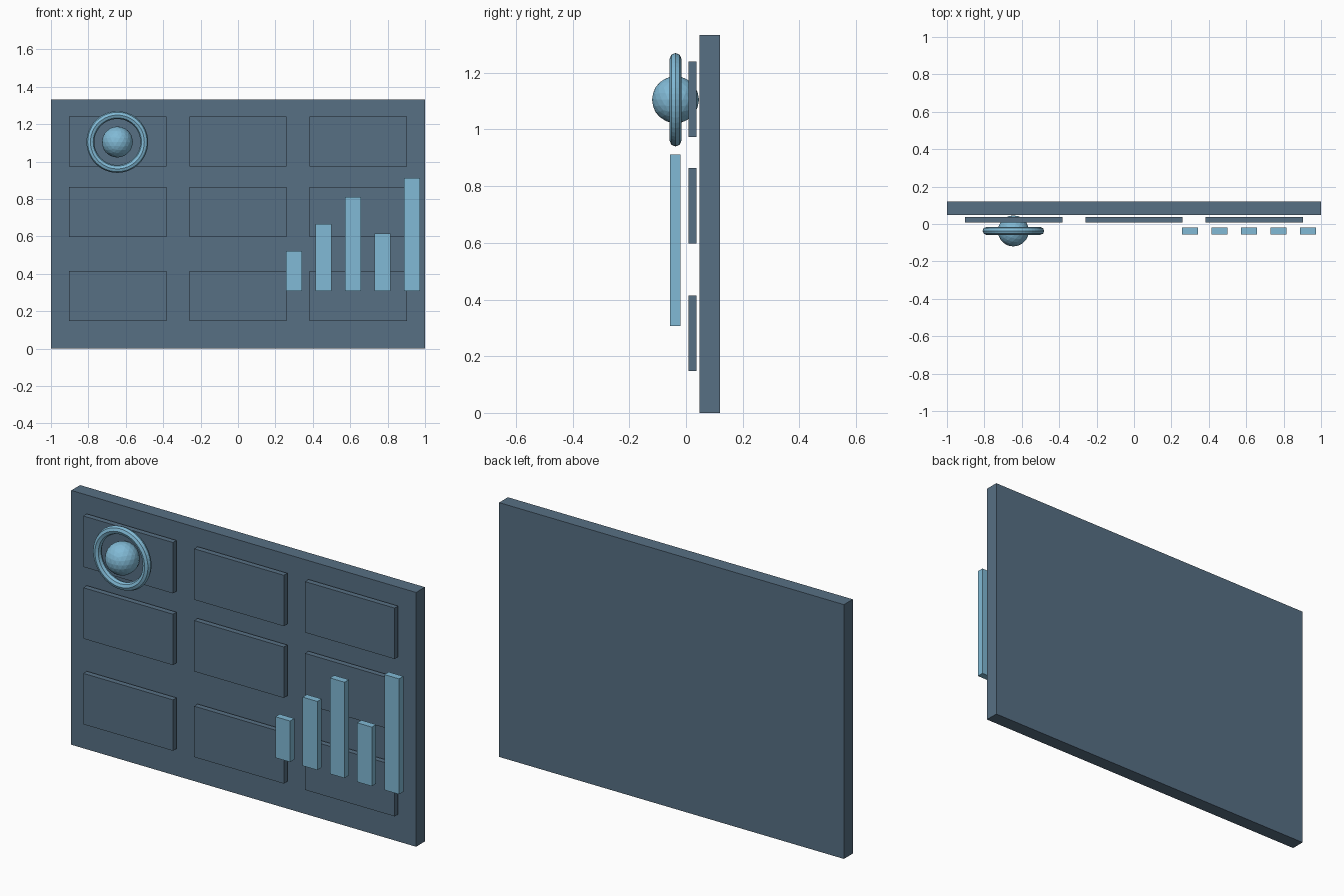
import bpy
import math

cube = bpy.data.objects.get("Cube")
if cube:
    bpy.data.objects.remove(cube, do_unlink=True)


def make_material(name, rgb):
    mat = bpy.data.materials.new(name)
    mat.use_nodes = True
    colour = (*rgb, 1.0)
    mat.diffuse_color = colour
    mat.node_tree.nodes["Principled BSDF"].inputs["Base Color"].default_value = colour
    return mat


slate = make_material("slate_blue", (0.095, 0.16, 0.23))
sky = make_material("sky_blue", (0.22, 0.49, 0.67))


def finish(name, mat):
    obj = bpy.context.object
    obj.name = name
    obj.data.materials.append(mat)
    return obj


def box(name, mat, x, y, z):
    """Box spanning the given (low, high) range on each axis."""
    spans = (x, y, z)
    bpy.ops.mesh.primitive_cube_add(size=1, location=[(a + b) / 2 for a, b in spans])
    obj = finish(name, mat)
    obj.scale = [b - a for a, b in spans]
    bpy.ops.object.transform_apply(location=False, rotation=False, scale=True)
    return obj


# Back board
box("board", slate, (-1, 1), (0.047, 0.12), (0, 1.333))

# Three by three grid of floating tiles
TILE_W, TILE_H = 0.52, 0.267
for row, bottom in enumerate((0.148, 0.597, 0.973)):
    for col in range(3):
        cx = (col - 1) * 0.643
        box(f"tile_{row + 1}_{col + 1}", slate,
            (cx - TILE_W / 2, cx + TILE_W / 2), (0.008, 0.037),
            (bottom, bottom + TILE_H))

# Bar chart
for i, top in enumerate((0.522, 0.667, 0.81, 0.617, 0.912)):
    left = 0.256 + i * 0.158
    box(f"chart_bar_{i + 1}", sky, (left, left + 0.085), (-0.056, -0.02), (0.307, top))

# Ball inside a ring
CENTRE = (-0.645, -0.037, 1.105)
bpy.ops.mesh.primitive_ico_sphere_add(subdivisions=3, radius=0.083, location=CENTRE)
finish("ball", sky)
bpy.ops.mesh.primitive_torus_add(major_radius=0.144, minor_radius=0.021,
                                 major_segments=48, minor_segments=8,
                                 location=CENTRE, rotation=(math.pi / 2, 0, 0))
finish("ring", sky)
